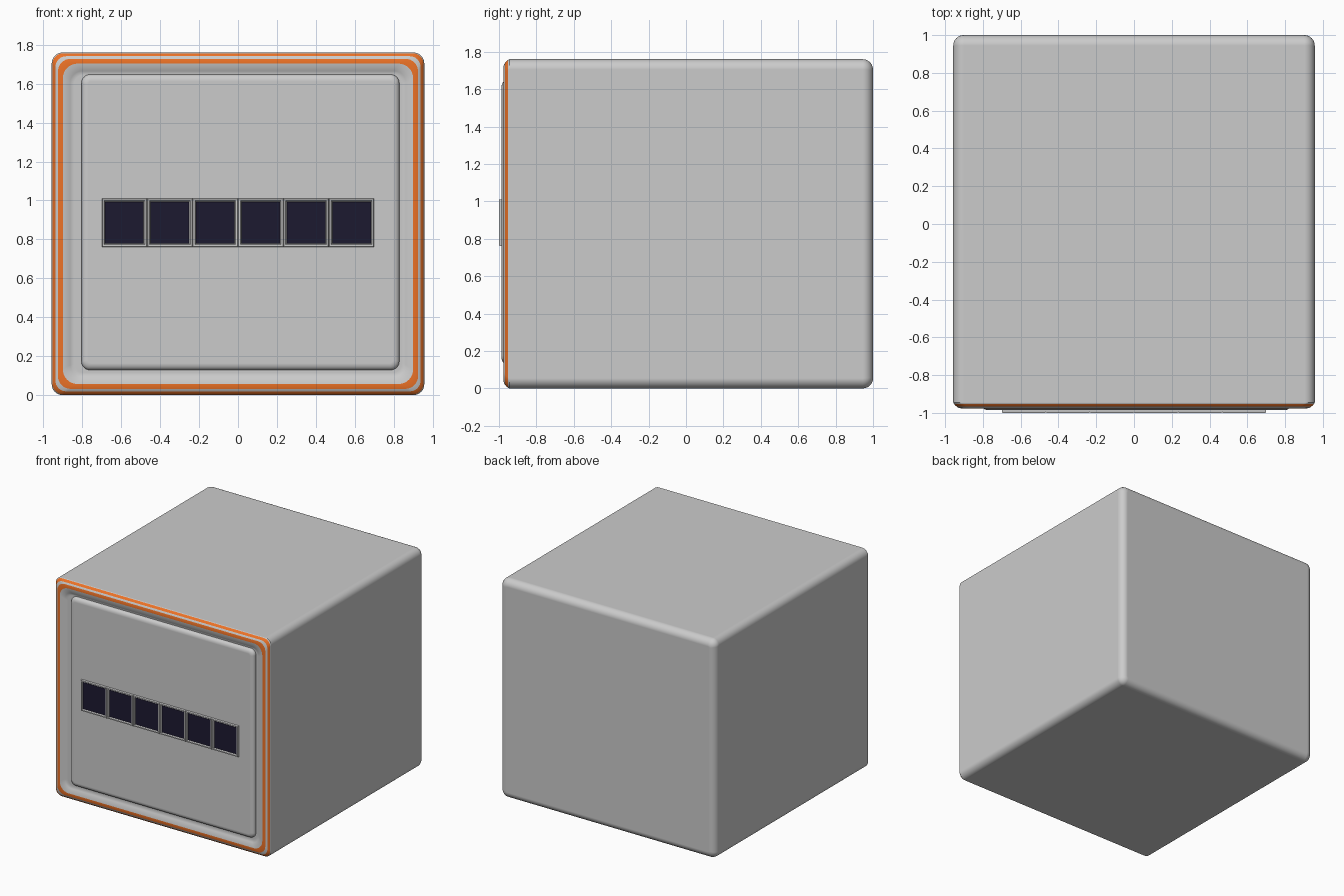
import bpy, bmesh, math

if "Cube" in bpy.data.objects:
    bpy.data.objects.remove(bpy.data.objects["Cube"])

CZ = 0.88            # height of the case centre
HX, HZ = 0.957, 0.88  # half width and half height of the case


def material(name, rgb):
    m = bpy.data.materials.new(name)
    m.diffuse_color = (*rgb, 1)
    m.use_nodes = True
    m.node_tree.nodes["Principled BSDF"].inputs["Base Color"].default_value = m.diffuse_color
    return m


def rounded_loop(cx, cz, hx, hz, y, r, n):
    # anticlockwise seen from the front
    pts = []
    for k, (sx, sz) in enumerate([(1, 1), (-1, 1), (-1, -1), (1, -1)]):
        if r <= 0:
            pts.append((cx + sx * hx, y, cz + sz * hz))
            continue
        for i in range(n + 1):
            a = math.pi / 2 * (k + i / n)
            pts.append((cx + sx * (hx - r) + r * math.cos(a), y,
                        cz + sz * (hz - r) + r * math.sin(a)))
    return pts


def loft(name, profile, cx=0, cz=CZ, hx=HX, hz=HZ, back=False, front=False,
         mat=None, n=8):
    # profile runs back to front as (inset, y, corner radius)
    bm = bmesh.new()
    rings = [[bm.verts.new(p) for p in rounded_loop(cx, cz, hx - d, hz - d, y, r, n)]
             for d, y, r in profile]
    m = len(rings[0])
    for a, b in zip(rings, rings[1:]):
        for i in range(m):
            j = (i + 1) % m
            bm.faces.new((a[i], a[j], b[j], b[i]))
    if back:
        bm.faces.new(rings[0][::-1])
    if front:
        bm.faces.new(rings[-1])
    me = bpy.data.meshes.new(name)
    bm.to_mesh(me)
    bm.free()
    ob = bpy.data.objects.new(name, me)
    bpy.context.collection.objects.link(ob)
    if mat:
        me.materials.append(mat)
    bpy.ops.object.select_all(action='DESELECT')
    ob.select_set(True)
    bpy.context.view_layer.objects.active = ob
    bpy.ops.object.shade_smooth_by_angle(angle=math.radians(35))
    w = ob.modifiers.new("weighted", 'WEIGHTED_NORMAL')
    w.keep_sharp = True
    return ob


orange = material("orange", (0.85, 0.17, 0.02))
dark = material("dark", (0.012, 0.01, 0.03))

# case with rounded back edges
R = 0.055
prof = []
for i in range(7):
    a = math.pi / 2 * i / 6
    prof.append((R * (1 - math.sin(a)), 1 - R * (1 - math.cos(a)),
                 0.008 + (R - 0.008) * math.sin(a)))
prof += [(0, -0.945, R), (0.004, -0.952, R)]
loft("case", prof, back=True)

# coloured trim bands around the front edge, with grey lips between
loft("outer_trim", [(0.004, -0.952, R), (0.011, -0.961, R), (0.019, -0.967, R)],
     mat=orange)
loft("trim_gap", [(0.019, -0.967, R), (0.025, -0.971, 0.06), (0.032, -0.974, 0.065)])
loft("inner_trim", [(0.032, -0.974, 0.065), (0.044, -0.977, 0.07),
                    (0.057, -0.977, 0.075)], mat=orange)
loft("front_recess", [(0.057, -0.977, 0.075), (0.075, -0.974, 0.07),
                      (0.095, -0.966, 0.06), (0.115, -0.956, 0.05)], front=True)

# raised front panel
prof = [(0, -0.95, 0.045)]
for i in range(7):
    a = math.pi / 2 * i / 6
    prof.append((0.035 * (1 - math.cos(a)), -0.96 - 0.026 * math.sin(a),
                 0.045 - 0.03 * (1 - math.cos(a))))
loft("front_panel", prof, cx=0.012, cz=0.888, hx=0.817, hz=0.759, front=True)

# row of six counter windows: bevelled frame plus dark wheel face
PITCH = 1.4 / 6
for k in range(6):
    x = (k - 2.5) * PITCH
    loft(f"window_frame_{k + 1}",
         [(0, -0.98, 0), (0, -0.994, 0), (0.003, -1.0, 0),
          (0.012, -1.0, 0), (0.018, -0.989, 0)],
         cx=x, cz=0.886, hx=PITCH / 2, hz=0.125)
    loft(f"counter_wheel_{k + 1}", [(0, -0.985, 0), (0, -0.992, 0)],
         cx=x, cz=0.886, hx=0.099, hz=0.107, front=True, mat=dark)
